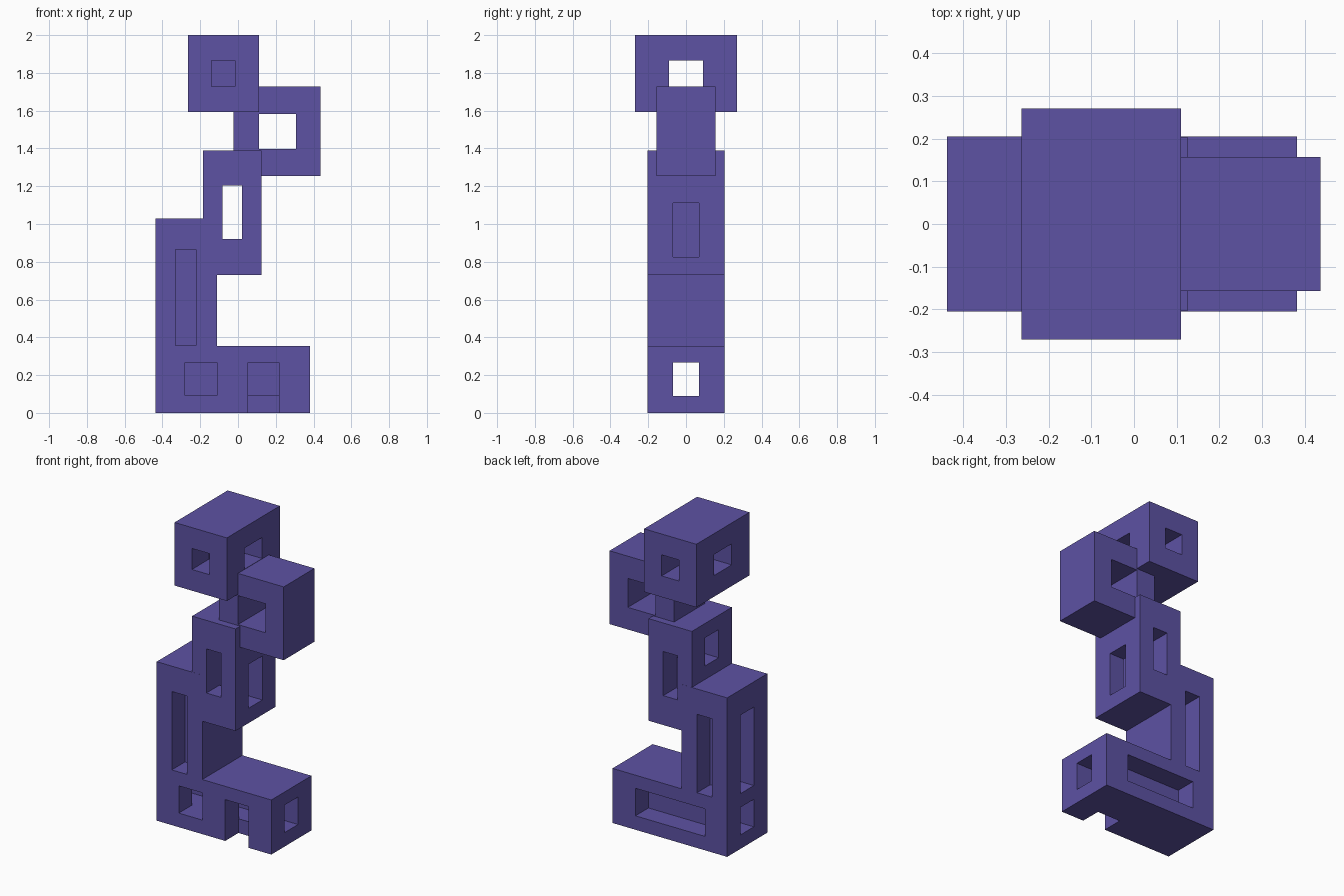
import bpy

if "Cube" in bpy.data.objects:
    bpy.data.objects.remove(bpy.data.objects["Cube"])

mat = bpy.data.materials.new("purple")
mat.diffuse_color = (0.11, 0.085, 0.37, 1)
mat.use_nodes = True
mat.node_tree.nodes["Principled BSDF"].inputs["Base Color"].default_value = mat.diffuse_color


def box(name, x, y, z):
    """Box from (min, max) ranges along each axis."""
    v = [(a, b, c) for a in x for b in y for c in z]
    f = [(0, 1, 3, 2), (4, 6, 7, 5), (0, 4, 5, 1),
         (2, 3, 7, 6), (0, 2, 6, 4), (1, 5, 7, 3)]
    mesh = bpy.data.meshes.new(name)
    mesh.from_pydata(v, [], f)
    ob = bpy.data.objects.new(name, mesh)
    bpy.context.collection.objects.link(ob)
    return ob


def block(name, x, y, z, cuts):
    """Box with rectangular window openings cut out of it."""
    ob = box(name, x, y, z)
    ob.data.materials.append(mat)
    cutters = []
    for i, c in enumerate(cuts):
        cutter = box(f"{name}_cutter_{i}", *c)
        cutter.hide_render = True
        m = ob.modifiers.new("window", 'BOOLEAN')
        m.operation, m.solver, m.object = 'DIFFERENCE', 'EXACT', cutter
        cutters.append(cutter)
    bpy.context.view_layer.objects.active = ob
    for m in list(ob.modifiers):
        bpy.ops.object.modifier_apply(modifier=m.name)
    for cutter in cutters:
        bpy.data.objects.remove(cutter)
    return ob


O = 1.0            # overshoot for open ends
W = (-0.068, 0.068)  # window width on the side faces

# base: side tunnel, front window, front door, wide back recess
block("base", (-0.438, 0.382), (-0.205, 0.205), (0, 0.353), [
    ((-O, O), W, (0.09, 0.268)),
    ((-0.28, -0.11), (-O, -0.06), (0.091, 0.267)),
    ((0.052, 0.218), (-O, -0.07), (-O, 0.267)),
    ((0.053, 0.217), (-0.08, -0.06), (0.092, 0.266)),
    ((-0.28, 0.218), (0.072, O), (0.09, 0.268)),
])

# tower: tall recesses front, back and left
TZ = (0.357, 0.864)
block("tower", (-0.438, -0.112), (-0.205, 0.205), (0.353, 1.028), [
    ((-0.33, -0.222), (-O, -0.07), TZ),
    ((-0.33, -0.222), (0.07, O), TZ),
    ((-O, -0.334), W, TZ),
])

# middle block: front to back opening, offset side windows
block("middle_block", (-0.185, 0.125), (-0.2045, 0.2045), (0.73, 1.39), [
    ((-0.083, 0.02), (-O, O), (0.92, 1.205)),
    ((-0.086, O), (-0.07, 0.07), (0.826, 1.11)),
    ((-O, -0.088), (-0.07, 0.07), (1.115, 1.297)),
])

# side block: single front to back opening
block("side_block", (-0.025, 0.437), (-0.157, 0.157), (1.253, 1.727), [
    ((0.11, 0.306), (-O, O), (1.396, 1.583)),
])

# top block: side tunnel, front recess, back window
HX, HZ = (-0.14, -0.015), (1.729, 1.865)
block("top_block", (-0.264, 0.11), (-0.271, 0.271), (1.592, 2.0), [
    ((-O, O), (-0.09, 0.09), HZ),
    (HX, (-O, -0.094), HZ),
    (HX, (0.094, O), HZ),
])
